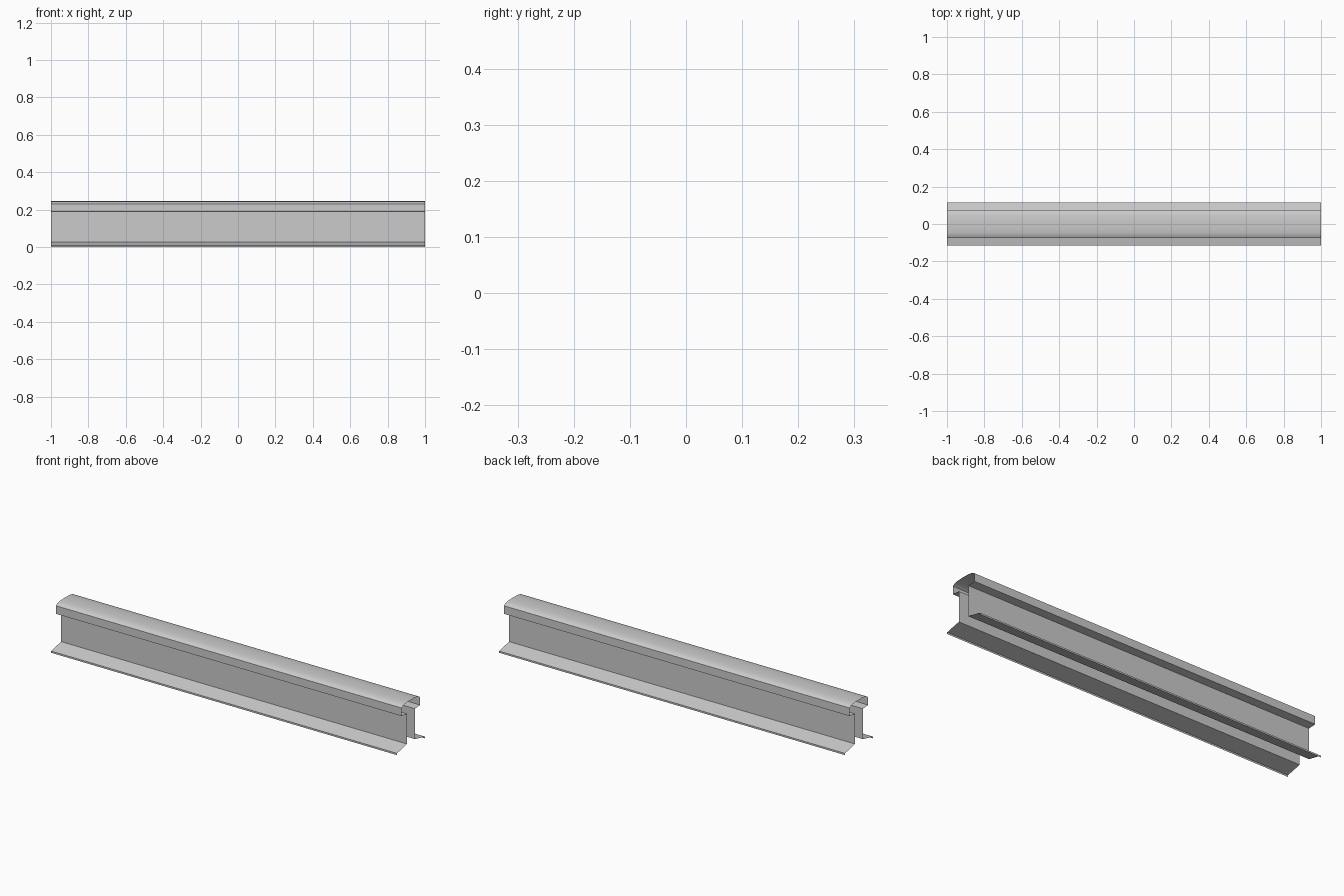
import bpy, bmesh, math

if "Cube" in bpy.data.objects:
    bpy.data.objects.remove(bpy.data.objects["Cube"])

LENGTH = 2.0

# Half cross-section (y, z), from crown centre down to the foot lip
HALF = [
    (0.0, 0.245), (0.025, 0.2445), (0.048, 0.2425), (0.064, 0.2385), (0.076, 0.231),  # crown
    (0.076, 0.189), (0.033, 0.186),    # head side and underside
    (0.033, 0.027),                    # web
    (0.115, 0.009), (0.115, 0.0),      # sloping foot and lip
]


def extrude_sheet(name, points, length):
    """Sweep an open y-z profile along x as a thin, open-ended sheet."""
    bm = bmesh.new()
    verts = [bm.verts.new((-length / 2, y, z)) for y, z in points]
    edges = [bm.edges.new(pair) for pair in zip(verts, verts[1:])]
    new = bmesh.ops.extrude_edge_only(bm, edges=edges)["geom"]
    moved = [g for g in new if isinstance(g, bmesh.types.BMVert)]
    bmesh.ops.translate(bm, verts=moved, vec=(length, 0, 0))
    bm.normal_update()
    # Make the crown face upwards, and every other face follow it
    crown = max(bm.faces, key=lambda f: f.calc_center_median().z)
    if crown.normal.z < 0:
        bmesh.ops.reverse_faces(bm, faces=bm.faces[:])
    mesh = bpy.data.meshes.new(name)
    bm.to_mesh(mesh)
    bm.free()
    obj = bpy.data.objects.new(name, mesh)
    bpy.context.collection.objects.link(obj)
    return obj


# Rail: mirrored half profile swept along its length
profile = [(-y, z) for y, z in reversed(HALF)] + HALF[1:]
rail = extrude_sheet("rail", profile, LENGTH)

# Soft crown, crisp corners
bpy.context.view_layer.objects.active = rail
rail.select_set(True)
bpy.ops.object.shade_smooth_by_angle(angle=math.radians(30))
